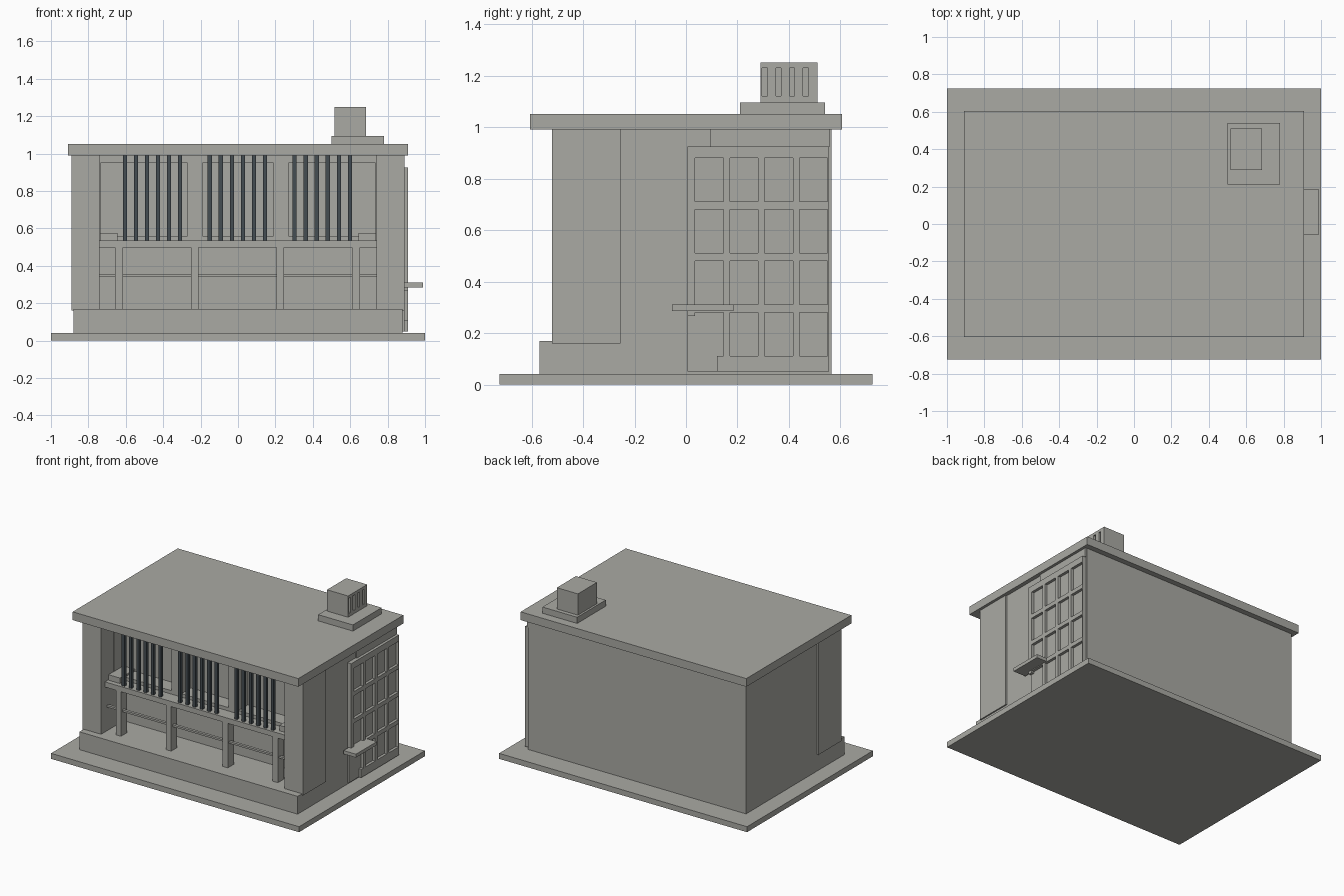
import bpy, bmesh

if "Cube" in bpy.data.objects:
    bpy.data.objects.remove(bpy.data.objects["Cube"])


def material(name, rgb):
    m = bpy.data.materials.new(name)
    m.diffuse_color = (*rgb, 1)
    m.use_nodes = True
    m.node_tree.nodes["Principled BSDF"].inputs["Base Color"].default_value = m.diffuse_color
    return m


STONE = material("warm_grey", (0.40, 0.40, 0.37))
STEEL = material("dark_slate", (0.06, 0.075, 0.085))


def boxes(name, items, mat=STONE):
    """One object from boxes given as (x0, x1, y0, y1, z0, z1)."""
    bm = bmesh.new()
    for x0, x1, y0, y1, z0, z1 in items:
        verts = bmesh.ops.create_cube(bm, size=1)["verts"]
        for v in verts:
            v.co = ((x0 + x1) / 2 + v.co.x * (x1 - x0),
                    (y0 + y1) / 2 + v.co.y * (y1 - y0),
                    (z0 + z1) / 2 + v.co.z * (z1 - z0))
    me = bpy.data.meshes.new(name)
    bm.to_mesh(me)
    bm.free()
    me.materials.append(mat)
    ob = bpy.data.objects.new(name, me)
    bpy.context.collection.objects.link(ob)
    return ob


def cut(target, name, items):
    """Carve boxes out of a part."""
    cutter = boxes(name, items)
    cutter.hide_render = True
    cutter.hide_viewport = True
    mod = target.modifiers.new("cut", "BOOLEAN")
    mod.object = cutter
    mod.solver = "EXACT"


# Ground slab, plinth and roof
boxes("ground_slab", [(-1, 1, -0.725, 0.725, 0, 0.04)])
boxes("plinth", [(-0.88, 0.88, -0.57, -0.26, 0.04, 0.17)])
boxes("roof", [(-0.91, 0.91, -0.605, 0.605, 0.99, 1.05)])

# Closed rear block and the corner piers beside the front opening
boxes("main_block", [(-0.88, 0.88, -0.26, 0.565, 0.04, 0.99)])
boxes("corner_piers", [(s * 0.815 - 0.075, s * 0.815 + 0.075, -0.52, -0.255, 0.16, 0.99)
                       for s in (-1, 1)])

# Wall above the counter with three window openings
wall = boxes("window_wall", [(-0.74, 0.74, -0.38, -0.255, 0.5, 0.99)])
cut(wall, "window_cutter", [(a, b, -0.45, -0.27, 0.56, 0.95)
                            for a, b in ((-0.735, -0.27), (-0.19, 0.19), (0.27, 0.735))])
boxes("sill_ends", [(s * 0.69 - 0.047, s * 0.69 + 0.047, -0.44, -0.27, 0.535, 0.575)
                    for s in (-1, 1)])

# Counter on posts with a foot rail
boxes("counter", [(-0.74, 0.74, -0.475, -0.36, 0.497, 0.535)])
boxes("counter_posts", [(x - 0.021, x + 0.021, -0.47, -0.40, 0.165, 0.5)
                        for x in (-0.636, -0.231, 0.226, 0.63)])
boxes("foot_rail", [(-0.74, 0.74, -0.455, -0.435, 0.343, 0.357)])

# Window bars in three groups of six
boxes("window_bars", [(c + i * 0.059 - 0.011, c + i * 0.059 + 0.011, -0.46, -0.438, 0.53, 0.99)
                      for c in (-0.605, -0.151, 0.303) for i in range(6)], STEEL)

# Side door: backing, lintel and lattice with the lower front corner open
boxes("lattice_backing", [(0.875, 0.89, 0.005, 0.555, 0.05, 0.925)])
boxes("door_lintel", [(0.875, 0.89, 0.095, 0.56, 0.925, 0.99)])
lattice = boxes("side_lattice", [(0.885, 0.91, 0.005, 0.555, 0.05, 0.925)])
cells = [(0.889, 0.95, 0.035 + 0.135 * i, 0.145 + 0.135 * i, 0.11 + 0.2 * j, 0.28 + 0.2 * j)
         for i in range(4) for j in range(4) if i + j]
cut(lattice, "lattice_cutter", cells)
cut(lattice, "cell_cutter", [(0.889, 0.95, 0.035, 0.145, 0.11, 0.28)])
cut(lattice, "corner_cutter", [(0.889, 0.95, -0.02, 0.12, 0.03, 0.267)])
boxes("side_shelf", [(0.89, 0.99, -0.055, 0.185, 0.285, 0.31)])

# Roof vent with slots on the right side
boxes("vent_base", [(0.5, 0.78, 0.21, 0.54, 1.045, 1.095)])
vent = boxes("vent_box", [(0.515, 0.685, 0.29, 0.51, 1.09, 1.25)])
cut(vent, "slot_cutter", [(0.67, 0.72, 0.296 + 0.053 * i, 0.316 + 0.053 * i, 1.12, 1.23)
                          for i in range(4)])
